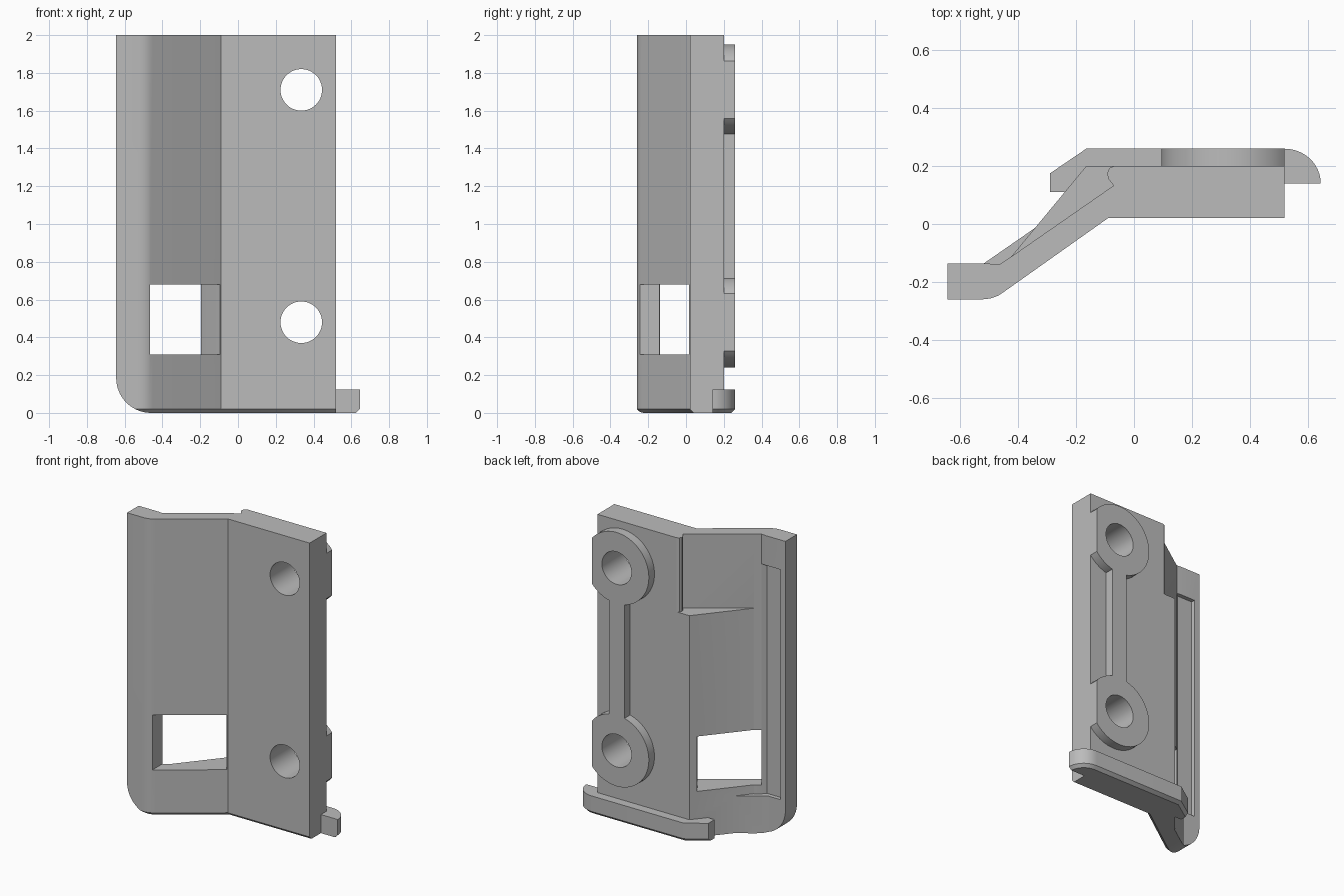
import bpy, bmesh
from math import sin, cos, pi, radians
from mathutils import Vector

cube = bpy.data.objects.get("Cube")
if cube:
    bpy.data.objects.remove(cube, do_unlink=True)

grey = bpy.data.materials.new("plain grey")
grey.use_nodes = True
grey.diffuse_color = (0.5, 0.5, 0.5, 1)
grey.node_tree.nodes["Principled BSDF"].inputs["Base Color"].default_value = (0.5, 0.5, 0.5, 1)


def arc(cx, cz, rx, rz, a0, a1, n):
    """Points on an elliptical arc, angles in units of pi."""
    return [(cx + rx * cos(pi * (a0 + (a1 - a0) * i / n)),
             cz + rz * sin(pi * (a0 + (a1 - a0) * i / n))) for i in range(n + 1)]


def prism(name, profile, low, high, axis="Z", chamfer=None):
    """Extrude a plan profile along z, or a front profile along y."""
    def place(p, w):
        return Vector((p[0], p[1], w)) if axis == "Z" else Vector((p[0], w, p[1]))
    bm = bmesh.new()
    a = [bm.verts.new(place(p, low)) for p in profile]
    b = [bm.verts.new(place(p, high)) for p in profile]
    bm.faces.new(a)
    bm.faces.new(b)
    n = len(profile)
    for i in range(n):
        j = (i + 1) % n
        bm.faces.new((a[i], a[j], b[j], b[i]))
    bmesh.ops.recalc_face_normals(bm, faces=bm.faces)
    if chamfer:
        edges = [e for e in bm.edges
                 if all(v.co.z < 0.001 and chamfer(v.co) for v in e.verts)]
        bmesh.ops.bevel(bm, geom=edges, offset=0.02, segments=1, affect='EDGES')
    mesh = bpy.data.meshes.new(name)
    bm.to_mesh(mesh)
    bm.free()
    mesh.materials.append(grey)
    obj = bpy.data.objects.new(name, mesh)
    bpy.context.collection.objects.link(obj)
    return obj


def combine(target, tool, operation):
    """Apply a boolean and discard the tool."""
    mod = target.modifiers.new(operation, 'BOOLEAN')
    mod.operation = operation
    mod.solver = 'EXACT'
    mod.object = tool
    bpy.context.view_layer.objects.active = target
    bpy.ops.object.modifier_apply(modifier=mod.name)
    bpy.data.objects.remove(tool, do_unlink=True)


# Cranked plate: side flange, sloping web and thick mounting pad
plate = [(-0.645, -0.26), (-0.52, -0.26), (-0.495, -0.257), (-0.47, -0.248),
         (-0.45, -0.235), (-0.09, 0.02), (0.52, 0.02), (0.52, 0.2), (-0.07, 0.2),
         (-0.085, 0.193), (-0.093, 0.175), (-0.088, 0.155), (-0.07, 0.133),
         (-0.43, -0.117), (-0.465, -0.14), (-0.5, -0.137), (-0.645, -0.137)]
bracket = prism("bracket", plate, 0, 2, chamfer=lambda c: c.y < 0.021 and
                (c.y < -0.2 or c.x > -0.1))

# Shallow groove behind the flange
groove = [(-0.61, -0.1), (-0.605, -0.165), (-0.49, -0.165), (-0.455, -0.13), (-0.455, -0.1)]
combine(bracket, prism("groove", groove, 0.25, 1.8), 'DIFFERENCE')

# Thickened web below the top recess, and the block at the foot of the groove
web = [(-0.165, 0.2), (-0.43, -0.12), (-0.4, -0.15), (-0.3, -0.06), (0, 0.12), (0, 0.2)]
foot = [(-0.52, -0.137), (-0.25, 0.05), (-0.25, -0.06), (-0.45, -0.18), (-0.52, -0.18)]
combine(bracket, prism("web", web, 0, 1.5), 'UNION')
combine(bracket, prism("foot", foot, 0, 0.25), 'UNION')

# Bottom rim with a rounded end
rim = [(-0.29, 0.11), (-0.29, 0.175), (-0.165, 0.26)]
rim += arc(0.52, 0.14, 0.125, 0.12, 0.5, 0, 12) + [(0.5, 0.14), (0.5, 0.11)]
combine(bracket, prism("rim", rim, 0, 0.125,
                       chamfer=lambda c: c.y > 0.139 and (c.x < 0.4 or c.x > 0.51)), 'UNION')

# Bosses, trimmed flush with the pad edge, and the rib joining them
HOLE_X, HOLE_Z = 0.335, (0.48, 1.71)
rib = [(HOLE_X + sx * 0.058, z) for sx, z in ((-1, 0.5), (1, 0.5), (1, 1.7), (-1, 1.7))]
combine(bracket, prism("rib", rib, 0.15, 0.26, "Y"), 'UNION')
for z in HOLE_Z:
    boss = [(min(x, 0.52), h) for x, h in arc(HOLE_X, z, 0.24, 0.24, 0, 2, 64)[:-1]]
    combine(bracket, prism("boss", boss, 0.15, 0.26, "Y"), 'UNION')
for z in HOLE_Z:
    hole = arc(HOLE_X, z, 0.11, 0.11, 0, 2, 48)[:-1]
    combine(bracket, prism("hole", hole, -0.2, 0.5, "Y"), 'DIFFERENCE')

# Window through the sloping web, with one slanted jamb
window = [(-0.465, -0.5), (-0.095, -0.5), (-0.095, 0.016), (-0.155, 0.1),
          (-0.197, 0.165), (-0.197, 0.4), (-0.465, 0.4)]
combine(bracket, prism("window", window, 0.31, 0.68), 'DIFFERENCE')

# Rounded lower corner of the flange
corner = arc(-0.46, 0.185, 0.185, 0.185, 1, 1.5, 16)
corner += [(-0.46, -0.1), (-0.75, -0.1), (-0.75, 0.185)]
combine(bracket, prism("corner", corner, -0.4, 0.05, "Y"), 'DIFFERENCE')

bpy.ops.object.select_all(action='DESELECT')
bracket.select_set(True)
bpy.context.view_layer.objects.active = bracket
bpy.ops.object.shade_smooth_by_angle(angle=radians(25))
